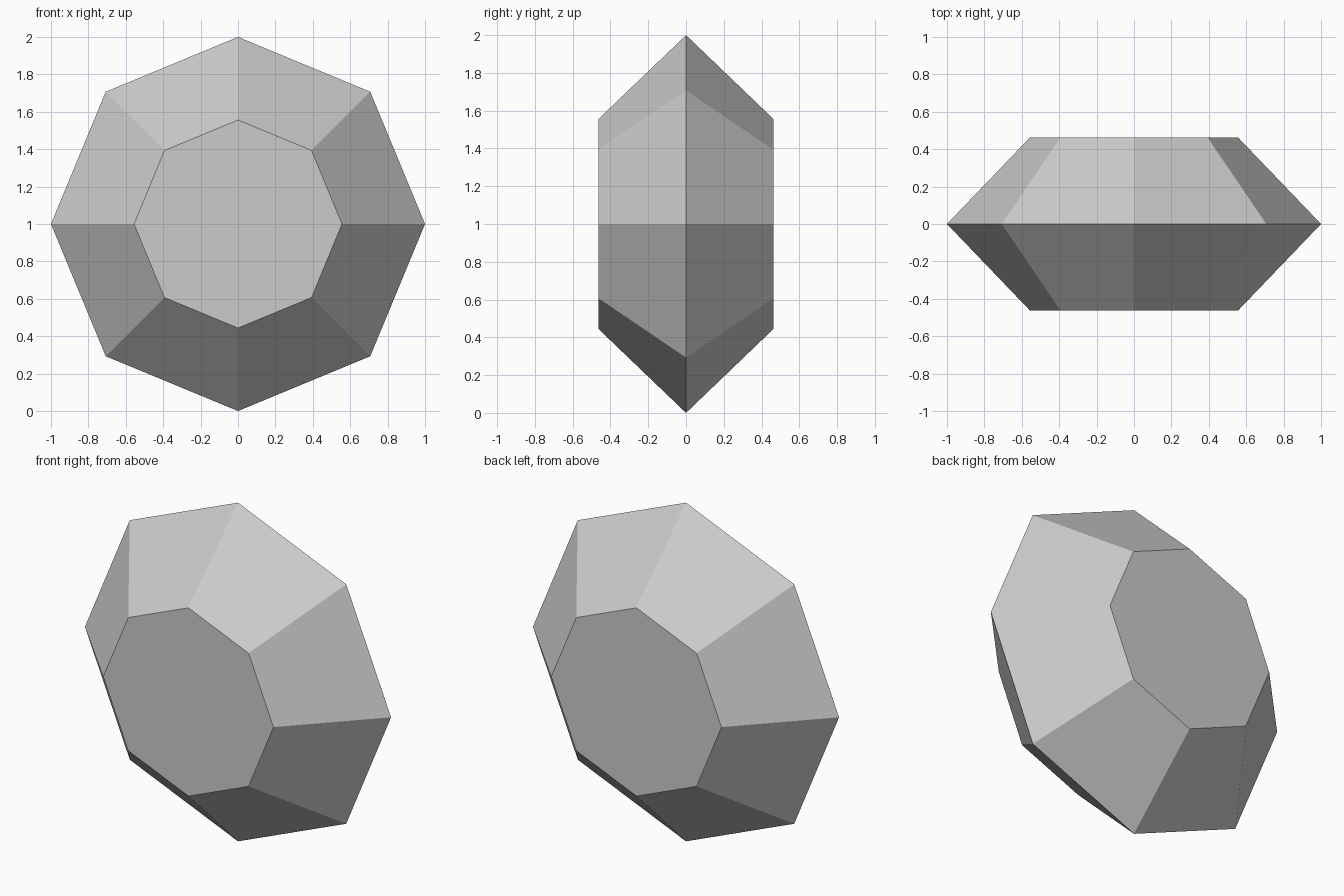
import bpy
import bmesh
import math

cube = bpy.data.objects.get("Cube")
if cube:
    bpy.data.objects.remove(cube, do_unlink=True)

SIDES = 8
# Profile of the gem: (depth along y, radius), front to back
PROFILE = [(-0.463, 0.556), (0.0, 1.0), (0.463, 0.556)]

# Plain grey stone
grey = bpy.data.materials.new("light_grey")
grey.use_nodes = True
colour = (0.6, 0.6, 0.6, 1.0)
grey.diffuse_color = colour
grey.node_tree.nodes["Principled BSDF"].inputs["Base Color"].default_value = colour

# Octagonal rings: front table, girdle, back table
bm = bmesh.new()
rings = []
for y, radius in PROFILE:
    ring = []
    for i in range(SIDES):
        a = math.tau * i / SIDES
        ring.append(bm.verts.new((radius * math.cos(a), y, 1 + radius * math.sin(a))))
    rings.append(ring)

# Sloping facets between the rings
for near, far in zip(rings, rings[1:]):
    for i in range(SIDES):
        j = (i + 1) % SIDES
        bm.faces.new((near[i], near[j], far[j], far[i]))

# Flat front and back tables
bm.faces.new(rings[0])
bm.faces.new(rings[-1])
bmesh.ops.recalc_face_normals(bm, faces=bm.faces[:])

mesh = bpy.data.meshes.new("faceted_gem")
bm.to_mesh(mesh)
bm.free()
mesh.materials.append(grey)
gem = bpy.data.objects.new("faceted_gem", mesh)
bpy.context.collection.objects.link(gem)
